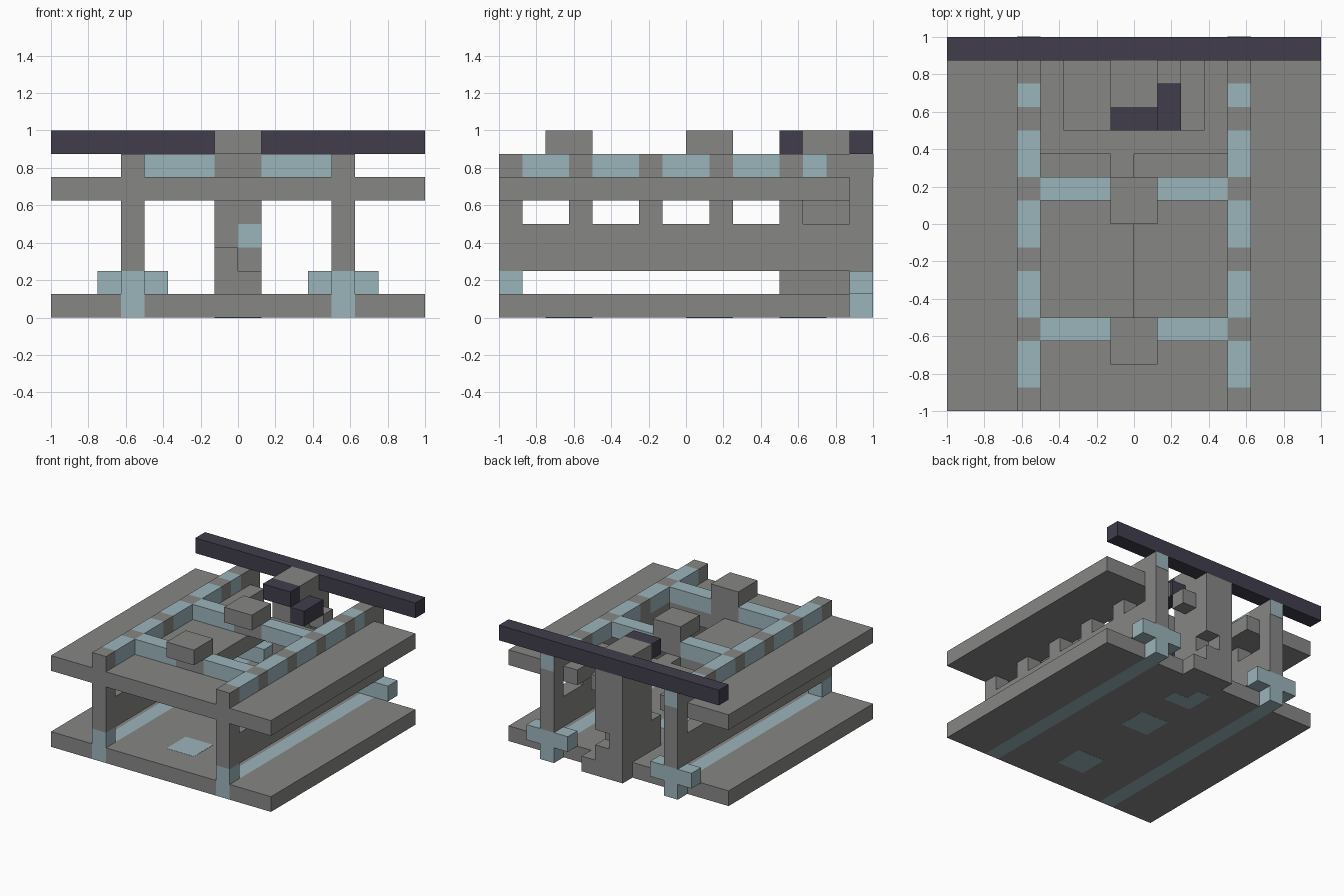
import bpy, bmesh

cube = bpy.data.objects.get("Cube")
if cube:
    bpy.data.objects.remove(cube, do_unlink=True)

U = 0.125  # one block


def material(name, rgb):
    m = bpy.data.materials.new(name)
    m.use_nodes = True
    m.diffuse_color = (*rgb, 1)
    m.node_tree.nodes["Principled BSDF"].inputs["Base Color"].default_value = (*rgb, 1)
    return m


GRAY = material("stone gray", (0.24, 0.245, 0.235))
BLUE = material("pale blue", (0.33, 0.46, 0.50))
DARK = material("dark violet", (0.052, 0.048, 0.072))


def blocks(name, mat, *ranges):
    """One object made of cuboids, each given as x, y and z ranges in blocks."""
    bm = bmesh.new()
    for rng in ranges:
        verts = bmesh.ops.create_cube(bm, size=1)["verts"]
        for v in verts:
            v.co = [U * (a + (b - a) * (c + 0.5)) for (a, b), c in zip(rng, v.co)]
    mesh = bpy.data.meshes.new(name)
    bm.to_mesh(mesh)
    bm.free()
    mesh.materials.append(mat)
    obj = bpy.data.objects.new(name, mesh)
    bpy.context.collection.objects.link(obj)
    return obj


def both(*ranges):
    """The ranges plus their mirror images across x = 0."""
    return [r for x, y, z in ranges for r in ((x, y, z), ((-x[1], -x[0]), y, z))]


# Lower floor with inlaid stripes and patches
ground = (0, 1)
blocks("lower_floor", GRAY, ((-4, 4), (-8, 7), ground), *both(((5, 8), (-8, 7), ground)))
blocks("floor_stripes", BLUE, *both(((4, 5), (-8, 8), ground)))
inlay = (-0.01, 1.01)
blocks("floor_patches", BLUE, ((-1, 1), (-6, -4), inlay), ((-1, 1), (0, 2), inlay),
       ((-1, 1), (4, 5), inlay), ((-1, 0), (5, 6), inlay))

# Feet at the front and cross arms at the back
blocks("front_feet", BLUE, *both(((4, 5), (-8, -7), (1, 2))))
blocks("back_cross_arms", BLUE, *both(((3, 6), (7, 8), (1, 2))))

# Side walls with a row of window openings
side = (4, 5)
blocks("side_walls", GRAY, *both((side, (-8, 8), (2, 4))))
posts = [(y, y + 1) for y in range(-8, 8, 3)]
blocks("window_posts", GRAY, *both(*[(side, y, (4, 5)) for y in posts]))
blocks("back_pillars", GRAY, *both((side, (7, 8), (5, 6))))

# Upper floor with openings
upper = (5, 6)
blocks("upper_floor", GRAY, *both(((4, 8), (-8, 7), upper)),
       ((-4, 4), (-8, -4), upper), ((-4, 0), (-4, 2), upper),
       ((-1, 0), (2, 3), upper), ((-4, 4), (3, 4), upper),
       *both(((3, 4), (4, 7), upper)))

# Rails with alternating colours
rail = (6, 7)
blocks("rail_joints", GRAY, *both(*[(side, y, rail) for y in posts[:-1]],
                                  (side, (6, 8), rail)))
blocks("rail_panels", BLUE, *both(*[(side, (y, min(y + 2, 6)), rail)
                                    for y in range(-7, 6, 3)]))
blocks("rail_end_plates", BLUE, *both((side, (8, 8.02), rail)))

# Cross beams, each with a raised block in the middle
for label, y in (("front", -5), ("middle", 1)):
    blocks(label + "_beam_ends", BLUE, *both(((1, 4), (y, y + 1), rail)))
    blocks(label + "_beam_centre", GRAY, ((-1, 1), (y, y + 1), rail))
    blocks(label + "_raised_block", GRAY, ((-1, 1), (y - 1, y + 1), (7, 8)))

# Rear tower with steps around it
blocks("tower_core", GRAY, ((-1, 1), (5, 7), (1, 8)))
blocks("tower_steps", GRAY, ((-1, 0), (4, 5), (1, 3)), ((0, 1), (4, 5), (1, 2)),
       ((1, 2), (6, 7), upper), ((1, 2), (7, 8), ground))
blocks("tower_back", GRAY, ((-1, 0), (7, 8), (0, 7)), ((0, 1), (7, 8), (0, 2)),
       ((0, 1), (7, 8), (3, 7)))
blocks("tower_front_plate", BLUE, ((0, 1), (4.95, 5), (3, 4)))
blocks("tower_dark_steps", DARK, ((-1, 1), (4, 5), (7, 8)), ((1, 2), (4, 6), rail))

# Long bar along the back
blocks("back_bar", DARK, ((-8, 8), (7, 8), (7, 8)))
